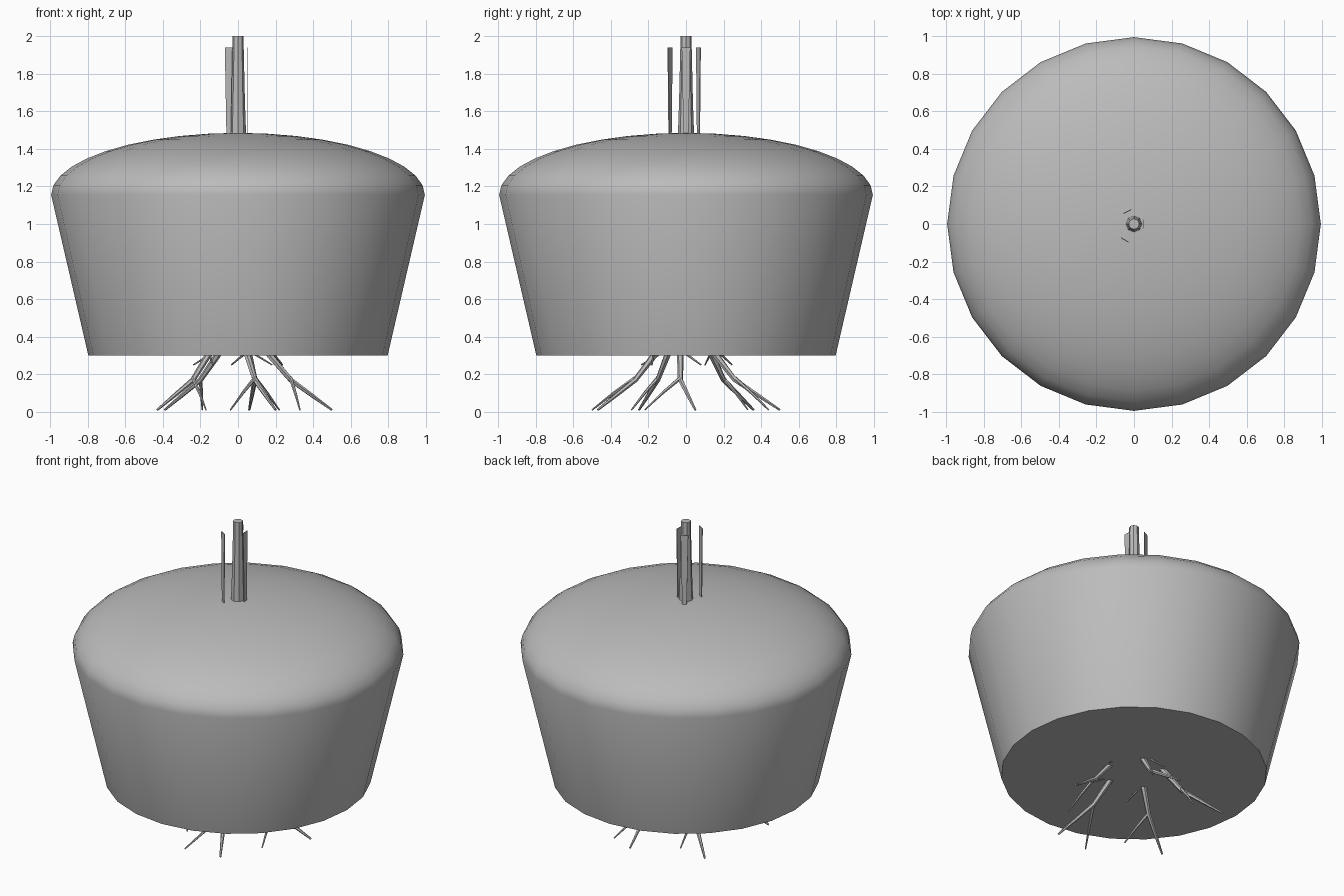
import bpy, bmesh, math
from mathutils import Vector, Matrix

cube = bpy.data.objects.get("Cube")
if cube:
    bpy.data.objects.remove(cube, do_unlink=True)

grey = bpy.data.materials.new("plain_grey")
grey.use_nodes = True
grey.diffuse_color = (0.5, 0.5, 0.5, 1)
grey.node_tree.nodes["Principled BSDF"].inputs["Base Color"].default_value = (0.5, 0.5, 0.5, 1)


def finish(name, bm, angle=None):
    bmesh.ops.recalc_face_normals(bm, faces=bm.faces)
    mesh = bpy.data.meshes.new(name)
    bm.to_mesh(mesh)
    bm.free()
    mesh.materials.append(grey)
    obj = bpy.data.objects.new(name, mesh)
    bpy.context.collection.objects.link(obj)
    if angle:
        bpy.ops.object.select_all(action='DESELECT')
        obj.select_set(True)
        bpy.context.view_layer.objects.active = obj
        bpy.ops.object.shade_smooth_by_angle(angle=math.radians(angle))
    return obj


def skin_rings(bm, rings):
    for a, b in zip(rings, rings[1:]):
        for i in range(len(a)):
            j = (i + 1) % len(a)
            bm.faces.new((a[i], a[j], b[j], b[i]))
    bm.faces.new(rings[0])
    bm.faces.new(rings[-1])


def lathe(name, profile, sides, angle=None):
    bm = bmesh.new()
    rings = [[bm.verts.new((r * math.cos(math.tau * i / sides),
                            r * math.sin(math.tau * i / sides), z))
              for i in range(sides)] for r, z in profile]
    skin_rings(bm, rings)
    return finish(name, bm, angle)


def tapered_limb(bm, points, radii, sides=6):
    pts = [Vector(p) for p in points]
    rings = []
    for i, p in enumerate(pts):
        d = pts[min(i + 1, len(pts) - 1)] - pts[max(i - 1, 0)]
        turn = d.to_track_quat('Z', 'Y')
        rings.append([bm.verts.new(p + turn @ Vector(
            (radii[i] * math.cos(math.tau * k / sides),
             radii[i] * math.sin(math.tau * k / sides), 0))) for k in range(sides)])
    skin_rings(bm, rings)


# Flared body with a closed flat base and a low elliptical dome
dome = [(0.995 * math.cos(t), 1.155 + 0.33 * math.sin(t))
        for t in (math.pi / 2 * i / 10 for i in range(10))]
lathe("body", [(0.797, 0.3)] + dome + [(0.02, 1.485)], 24, 60)

# Slim stem
lathe("stem", [(0.044, 1.45), (0.037, 1.65), (0.029, 2.0)], 8)

# Three thin upright blades around the stem
for n, (turn, dist) in enumerate(((0, 0.052), (118, 0.075), (240, 0.098))):
    bm = bmesh.new()
    bmesh.ops.create_cube(bm, size=1)
    for v in bm.verts:
        width = 0.046 if v.co.z > 0 else 0.026
        v.co = Vector((dist + v.co.x * 0.005, v.co.y * width, 1.70 + v.co.z * 0.48))
    bm.transform(Matrix.Rotation(math.radians(turn), 4, 'Z'))
    finish(f"blade_{n + 1}", bm)

# Forked roots: start, fork point, long tip, side tip in plan
roots = [
    ((0.17, -0.03), (0.28, -0.03), (0.50, 0.05), (0.33, -0.22)),
    ((0.05, -0.17), (0.09, -0.27), (0.20, -0.47), (-0.04, -0.50)),
    ((-0.16, -0.10), (-0.24, -0.15), (-0.43, -0.25), (-0.17, -0.29)),
    ((-0.11, 0.14), (-0.20, 0.20), (-0.39, 0.36), (-0.19, 0.33)),
    ((0.06, 0.16), (0.09, 0.26), (0.06, 0.50), (0.22, 0.44)),
]
for n, (start, fork, tip, side) in enumerate(roots):
    bm = bmesh.new()
    a, f, t, s = (Vector(p) for p in (start, fork, tip, side))
    mid = f.lerp(t, 0.5)
    tapered_limb(bm, [(*(a * 0.6), 0.40), (*a, 0.30), (*f, 0.17), (*mid, 0.09), (*t, 0.01)],
                 [0.02, 0.018, 0.014, 0.011, 0.006])
    tapered_limb(bm, [(*f, 0.18), (*f.lerp(s, 0.5), 0.10), (*s, 0.01)],
                 [0.011, 0.008, 0.004])
    # Short twig just under the base
    twig = Matrix.Rotation(0.5, 2) @ a * 1.45
    tapered_limb(bm, [(*(a * 1.0), 0.33), (*twig, 0.25)], [0.008, 0.004])
    finish(f"root_{n + 1}", bm, 40)
